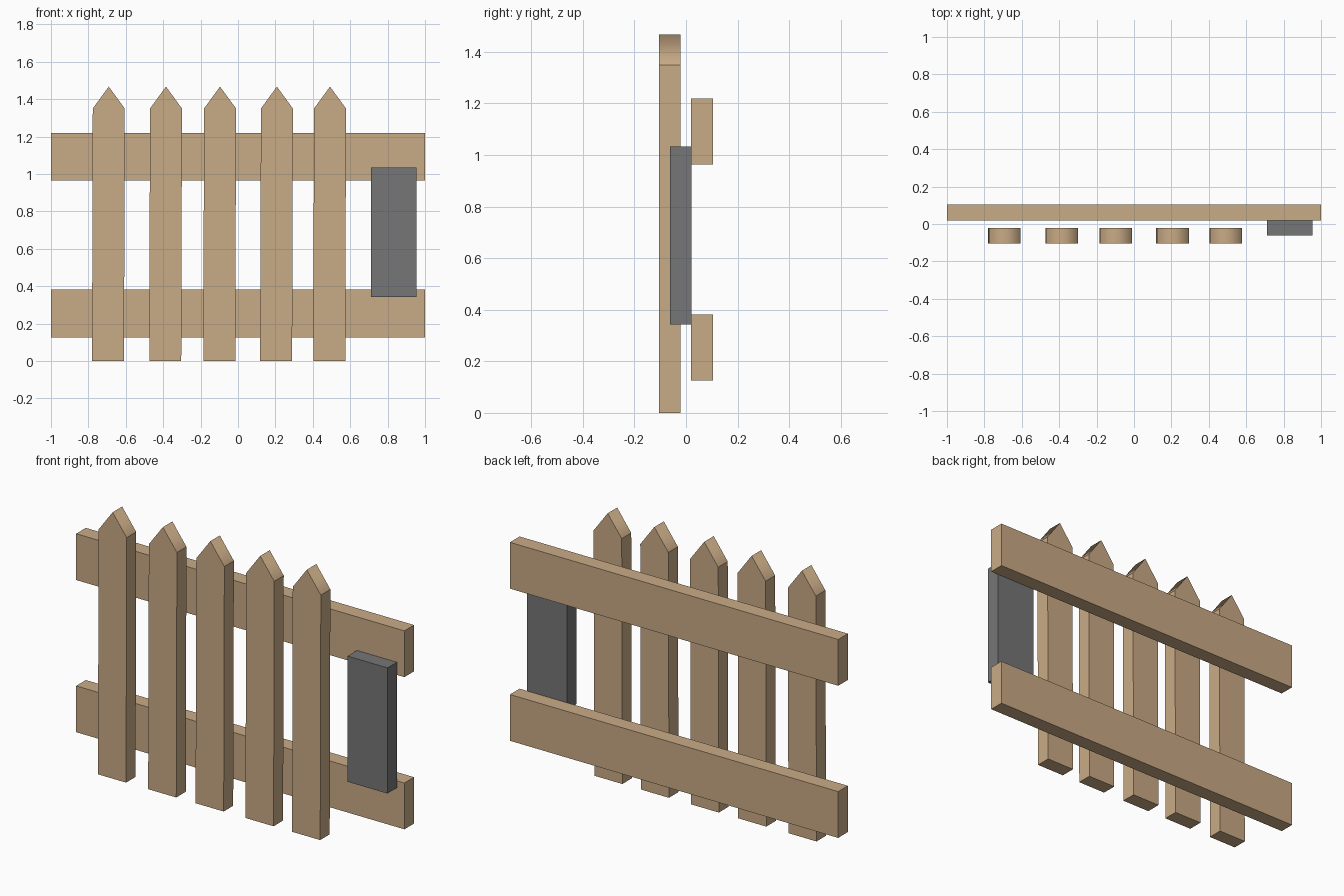
import bpy, bmesh

if "Cube" in bpy.data.objects:
    bpy.data.objects.remove(bpy.data.objects["Cube"])


def material(name, rgb):
    m = bpy.data.materials.new(name)
    m.diffuse_color = (*rgb, 1)
    m.use_nodes = True
    m.node_tree.nodes["Principled BSDF"].inputs["Base Color"].default_value = m.diffuse_color
    return m


wood = material("light wood", (0.584, 0.406, 0.238))
grey = material("mid grey", (0.18, 0.18, 0.18))


def extrude_profile(name, points, y0, y1, mat, smooth_tips=False):
    """Extrude an x-z outline from y0 (front) to y1 (back)."""
    bm = bmesh.new()
    front = bm.faces.new([bm.verts.new((x, y0, z)) for x, z in points])
    ext = bmesh.ops.extrude_face_region(bm, geom=[front])
    moved = [g for g in ext["geom"] if isinstance(g, bmesh.types.BMVert)]
    bmesh.ops.translate(bm, verts=moved, vec=(0, y1 - y0, 0))
    bmesh.ops.recalc_face_normals(bm, faces=bm.faces)
    for f in bm.faces:
        f.smooth = smooth_tips and 0.1 < f.normal.z < 0.9
    mesh = bpy.data.meshes.new(name)
    bm.to_mesh(mesh)
    bm.free()
    mesh.materials.append(mat)
    obj = bpy.data.objects.new(name, mesh)
    bpy.context.collection.objects.link(obj)
    return obj


def board(name, x0, x1, z0, z1, y0, y1, mat):
    return extrude_profile(name, [(x0, z0), (x1, z0), (x1, z1), (x0, z1)], y0, y1, mat)


# Horizontal rails at the back
for name, z in (("lower_rail", 0.126), ("upper_rail", 0.964)):
    board(name, -1, 1, z, z + 0.255, 0.02, 0.104, wood)

# Pointed pickets at the front, leaning very slightly
half, lean = 0.0855, 0.004
for i, x in enumerate((-0.695, -0.389, -0.100, 0.204, 0.488)):
    outline = [(x - half, 0), (x + half, 0), (x + half + lean, 1.35),
               (x + lean, 1.467), (x - half + lean, 1.35)]
    extrude_profile(f"picket_{i + 1}", outline, -0.104, -0.021, wood, True)

# Grey panel on the right
board("grey_panel", 0.711, 0.954, 0.342, 1.034, -0.062, 0.021, grey)
